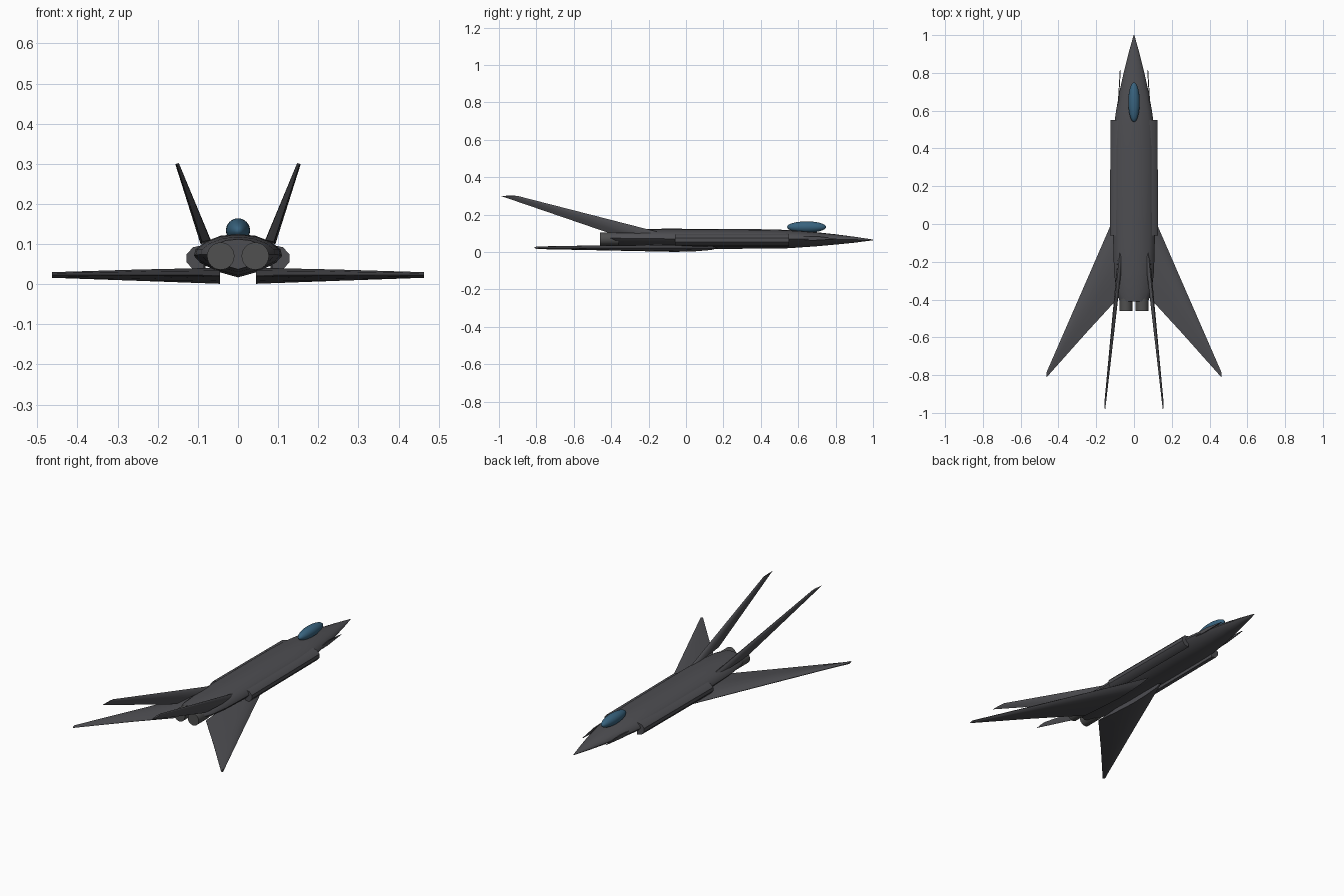
import bpy, bmesh, math
from mathutils import Vector

if "Cube" in bpy.data.objects:
    bpy.data.objects.remove(bpy.data.objects["Cube"])


def material(name, rgb):
    m = bpy.data.materials.new(name)
    m.diffuse_color = (*rgb, 1)
    m.use_nodes = True
    m.node_tree.nodes["Principled BSDF"].inputs["Base Color"].default_value = m.diffuse_color
    return m


GREY = material("dark grey", (0.075, 0.075, 0.083))
METAL = material("nozzle grey", (0.08, 0.08, 0.08))
GLASS = material("canopy blue", (0.04, 0.125, 0.21))


def finish(ob, mat, angle=40):
    ob.data.materials.append(mat)
    bpy.ops.object.select_all(action='DESELECT')
    ob.select_set(True)
    bpy.context.view_layer.objects.active = ob
    bpy.ops.object.shade_smooth_by_angle(angle=math.radians(angle))
    return ob


def loft(name, rings, mat, angle=40):
    """Skin a list of equal-length rings and cap both ends."""
    bm = bmesh.new()
    vs = [[bm.verts.new(p) for p in r] for r in rings]
    n = len(rings[0])
    for a, b in zip(vs, vs[1:]):
        for i in range(n):
            j = (i + 1) % n
            bm.faces.new((a[i], a[j], b[j], b[i]))
    bm.faces.new(vs[0])
    bm.faces.new(vs[-1])
    bmesh.ops.remove_doubles(bm, verts=bm.verts, dist=1e-5)
    bmesh.ops.recalc_face_normals(bm, faces=bm.faces)
    me = bpy.data.meshes.new(name)
    bm.to_mesh(me)
    bm.free()
    ob = bpy.data.objects.new(name, me)
    bpy.context.collection.objects.link(ob)
    return finish(ob, mat, angle)


def foil(lead, trail, normal, thick):
    """Lens-shaped section between a leading and a trailing point."""
    l, t, n = Vector(lead), Vector(trail), Vector(normal).normalized()
    shape = [(0, 0), (.08, .5), (.25, .88), (.45, 1), (.7, .65), (1, .06)]
    up = [l.lerp(t, u) + n * h * thick / 2 for u, h in shape]
    low = [l.lerp(t, u) - n * h * thick / 2 for u, h in reversed(shape[1:])]
    return up + low


# Fuselage: flattened top, keeled belly; (y, half width, top z, bottom z)
stations = [(1.0, .002, .067, .063), (.9, .03, .082, .05), (.8, .055, .095, .04),
            (.7, .077, .106, .031), (.6, .095, .115, .024), (.52, .106, .119, .019),
            (.4, .11, .122, .018), (.1, .11, .124, .017), (-.1, .11, .125, .017),
            (-.25, .106, .123, .022), (-.36, .093, .118, .03), (-.41, .075, .112, .037)]
half = [(0, 1), (.4, .96), (.75, .82), (.96, .65), (1, .5), (.85, .33), (.45, .13)]
section = half + [(0, 0)] + [(-x, z) for x, z in reversed(half[1:])]
loft("fuselage", [[(x * w, y, b + z * (t - b)) for x, z in section]
                  for y, w, t, b in stations], GREY)

# Canopy bubble
bpy.ops.mesh.primitive_uv_sphere_add(segments=32, ring_count=16, location=(0, .645, .134))
canopy = bpy.context.object
canopy.name = canopy.data.name = "canopy"
canopy.scale = (.03, .105, .03)
bpy.ops.object.transform_apply(location=False, rotation=False, scale=True)
finish(canopy, GLASS)

for s, side in ((1, "right"), (-1, "left")):
    # Side intake: chamfered duct along the flank
    duct = [(.085, .098), (.112, .092), (.128, .075), (.128, .055), (.112, .036), (.085, .03)]
    loft(f"{side}_intake", [[(s * (x + dx), y, z) for x, z in duct]
                            for y, dx in ((.55, -.004), (.25, -.002), (-.06, 0))], GREY)

    # Swept wing
    wing = [((.045, .175, .021), (.045, -.35, .021), .040),
            ((.25, -.297, .0225), (.25, -.573, .0225), .028),
            ((.463, -.785, .023), (.463, -.812, .023), .014)]
    loft(f"{side}_wing", [foil((s * a[0], *a[1:]), (s * b[0], *b[1:]), (0, 0, 1), t)
                          for a, b, t in wing], GREY)

    # Long raked tail fin, canted outward
    fin = [((.074, -.14, .105), (.09, -.42, .105), .026),
           ((.15, -.90, .30), (.154, -.99, .30), .009)]
    loft(f"{side}_tail_fin", [foil((s * a[0], *a[1:]), (s * b[0], *b[1:]), (s * .93, 0, -.36), t)
                              for a, b, t in fin], GREY)

    # Thin nose strake
    strake = [(.815, .070), (.70, .084), (.56, .080), (.56, .066), (.68, .062)]
    loft(f"{side}_nose_strake", [[(s * (.074 + k + (.8 - y) * .06), y, z) for y, z in strake]
                                 for k in (-.003, .002)], GREY)

    # Exhaust nozzle
    bpy.ops.mesh.primitive_cylinder_add(vertices=32, radius=.034, depth=.1,
                                        location=(s * .043, -.41, .07),
                                        rotation=(math.pi / 2, 0, 0))
    nozzle = bpy.context.object
    nozzle.name = nozzle.data.name = f"{side}_nozzle"
    finish(nozzle, METAL)
